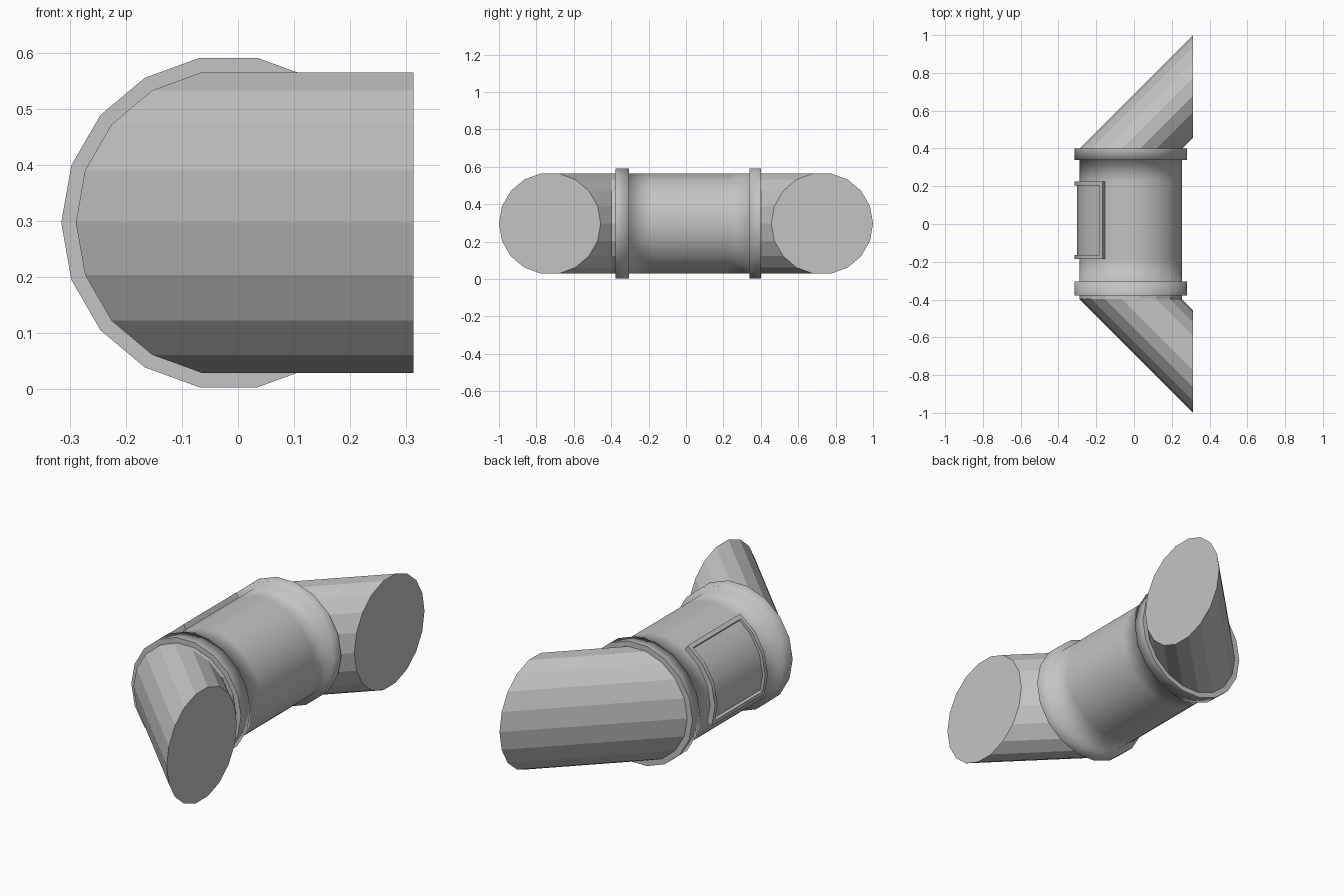
import bpy, bmesh, math

if "Cube" in bpy.data.objects:
    bpy.data.objects.remove(bpy.data.objects["Cube"], do_unlink=True)

CX, CZ = -0.017, 0.297      # pipe axis, running along y
SIDES = 18
STEP = 360 / SIDES
R_PIPE, R_COLLAR = 0.272, 0.298
MOUTH_X = 0.313             # plane of the cut pipe mouths

grey = bpy.data.materials.new("pipe grey")
grey.use_nodes = True
grey.diffuse_color = (0.55, 0.55, 0.55, 1)
grey.node_tree.nodes["Principled BSDF"].inputs["Base Color"].default_value = grey.diffuse_color


def point(radius, degrees, y):
    """Point on the 18-sided section; zero degrees faces -x."""
    half = STEP / 2
    flat = math.cos(math.radians(half)) / math.cos(math.radians(degrees % STEP - half))
    a = math.radians(degrees)
    return (CX - radius * flat * math.cos(a), y, CZ + radius * flat * math.sin(a))


def finish(bm, name):
    bmesh.ops.recalc_face_normals(bm, faces=bm.faces)
    mesh = bpy.data.meshes.new(name)
    bm.to_mesh(mesh)
    bm.free()
    mesh.materials.append(grey)
    obj = bpy.data.objects.new(name, mesh)
    bpy.context.collection.objects.link(obj)
    return obj


def skin(bm, rings):
    """Bridge closed rings of points and cap both ends."""
    loops = [[bm.verts.new(p) for p in ring] for ring in rings]
    sides = []
    for a, b in zip(loops, loops[1:]):
        for i in range(SIDES):
            j = (i + 1) % SIDES
            sides.append(bm.faces.new((a[i], a[j], b[j], b[i])))
    caps = [bm.faces.new(loops[0]), bm.faces.new(loops[-1])]
    return sides, caps


def ring(radius, y):
    return [point(radius, i * STEP, y) for i in range(SIDES)]


# Smooth central body with a raised collar at each end
profile = [(R_COLLAR, -0.378), (R_COLLAR, -0.305), (R_PIPE, -0.305), (R_PIPE, -0.185),
           (R_PIPE, 0.225), (R_PIPE, 0.34), (R_COLLAR, 0.34), (R_COLLAR, 0.40)]
bm = bmesh.new()
sides, caps = skin(bm, [ring(r, y) for r, y in profile])
for face in sides:
    face.smooth = True
for cap in caps:
    for edge in cap.edges:
        edge.smooth = False
finish(bm, "pipe_body")

# Faceted angled branches, cut flat at the mouth
for name, s in (("front_branch", -1), ("back_branch", 1)):
    base = ring(R_PIPE, s * 0.398)
    mouth = [(MOUTH_X, y + s * (MOUTH_X - x), z) for x, y, z in base]
    bm = bmesh.new()
    skin(bm, [ring(R_PIPE, s * 0.36), base, mouth])
    finish(bm, name)


def slab(bm, radius, angles, y0, y1):
    """Curved plate following the facets of the body."""
    rows = [[bm.verts.new(point(r, a, y)) for r, y in
             ((0.26, y0), (radius, y0), (radius, y1), (0.26, y1))] for a in angles]
    for a, b in zip(rows, rows[1:]):
        for i in range(4):
            j = (i + 1) % 4
            bm.faces.new((a[i], a[j], b[j], b[i]))
    bm.faces.new(rows[0])
    bm.faces.new(rows[-1])


# Raised hatch on the -x side: frame rails and inner panel
LOW, HIGH, RAIL = -20, 60, 4
Y0, Y1, WIDTH = -0.185, 0.225, 0.02
arc = list(range(LOW, HIGH + 1, 20))
bm = bmesh.new()
slab(bm, R_COLLAR, arc, Y0, Y0 + WIDTH)
slab(bm, R_COLLAR, arc, Y1 - WIDTH, Y1)
slab(bm, R_COLLAR, [LOW, LOW + RAIL], Y0 + WIDTH, Y1 - WIDTH)
slab(bm, R_COLLAR, [HIGH - RAIL, HIGH], Y0 + WIDTH, Y1 - WIDTH)
frame = finish(bm, "hatch_frame")

bm = bmesh.new()
slab(bm, 0.284, [LOW + RAIL] + arc[1:-1] + [HIGH - RAIL], Y0 + WIDTH, Y1 - WIDTH)
panel = finish(bm, "hatch_panel")

for obj in (frame, panel):
    bpy.ops.object.select_all(action="DESELECT")
    obj.select_set(True)
    bpy.context.view_layer.objects.active = obj
    bpy.ops.object.shade_smooth_by_angle(angle=math.radians(30))
